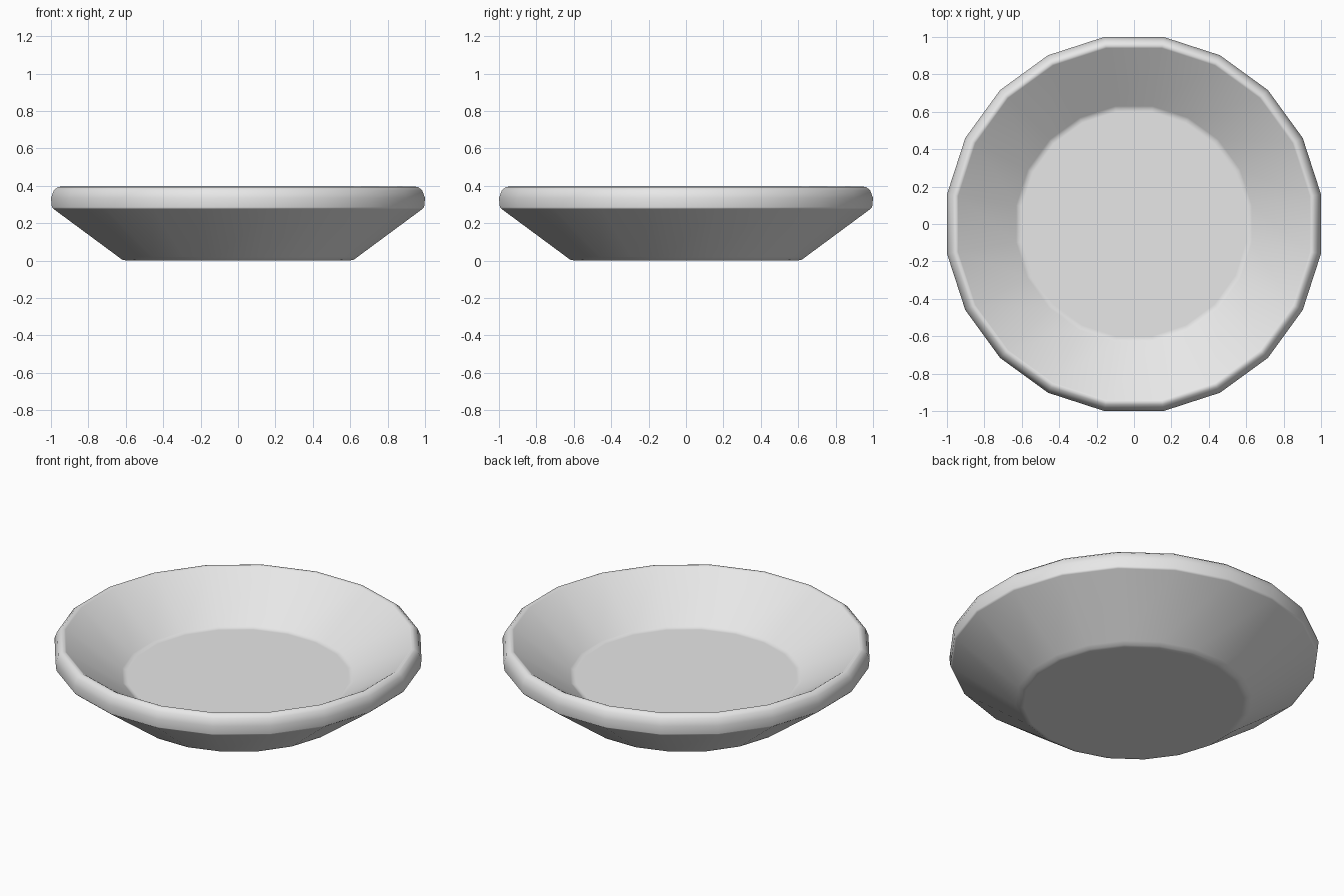
import bpy
import bmesh
import math

cube = bpy.data.objects.get("Cube")
if cube:
    bpy.data.objects.remove(cube, do_unlink=True)

SIDES = 20
FLAT = 1 / math.cos(math.pi / SIDES)  # corner radius for a flat-side distance of 1

# Cross-section (flat-side distance, height): underside, wall, rolled rim, inside floor
PROFILE = [
    (0.595, 0.0), (0.62, 0.005), (0.64, 0.02),
    (0.985, 0.275), (0.995, 0.285),
    (1.0, 0.335), (0.985, 0.375), (0.965, 0.392), (0.95, 0.395), (0.94, 0.39),
    (0.63, 0.178), (0.615, 0.171), (0.6, 0.17),
]


def flat_material(name, color):
    mat = bpy.data.materials.new(name)
    mat.use_nodes = True
    mat.diffuse_color = color
    mat.node_tree.nodes["Principled BSDF"].inputs["Base Color"].default_value = color
    return mat


def ring(bm, radius, z):
    angles = [math.tau * (i + 0.5) / SIDES for i in range(SIDES)]
    return [bm.verts.new((radius * FLAT * math.cos(a), radius * FLAT * math.sin(a), z))
            for a in angles]


# Dish: sweep the cross-section round and cap both ends
bm = bmesh.new()
rings = [ring(bm, r, z) for r, z in PROFILE]
for low, high in zip(rings, rings[1:]):
    for i in range(SIDES):
        j = (i + 1) % SIDES
        bm.faces.new((low[i], low[j], high[j], high[i]))
bm.faces.new(list(reversed(rings[0])))
bm.faces.new(rings[-1])
bmesh.ops.recalc_face_normals(bm, faces=bm.faces)
for face in bm.faces:
    face.smooth = True

mesh = bpy.data.meshes.new("dish")
bm.to_mesh(mesh)
bm.free()
mesh.materials.append(flat_material("light grey", (0.8, 0.8, 0.8, 1)))
dish = bpy.data.objects.new("dish", mesh)
bpy.context.collection.objects.link(dish)

# Keep the large faces evenly shaded and the narrow bevels soft
weighted = dish.modifiers.new("weighted_normals", "WEIGHTED_NORMAL")
weighted.mode = "FACE_AREA"
weighted.weight = 80
